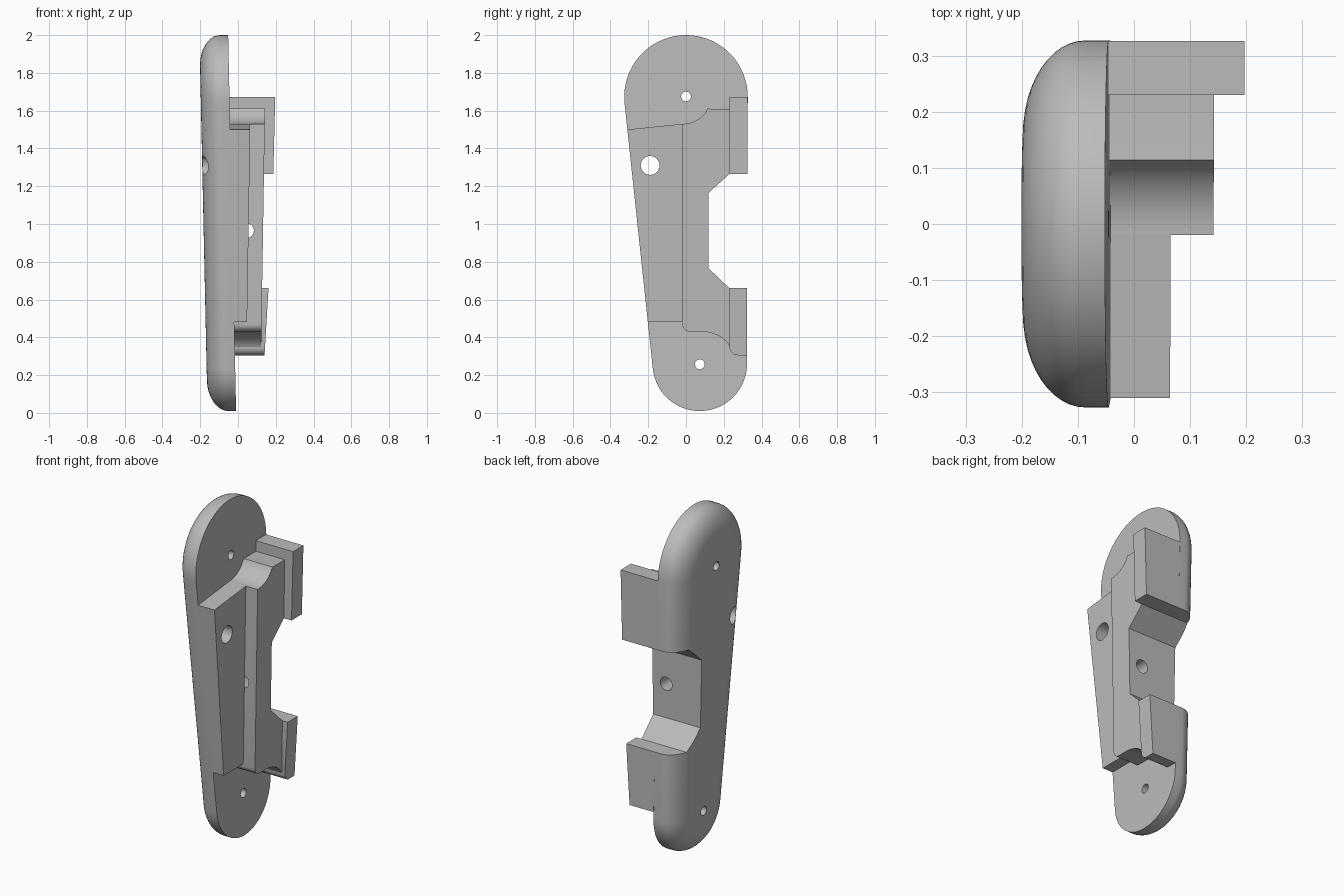
import bpy, bmesh, math

cube = bpy.data.objects.get("Cube")
if cube:
    bpy.data.objects.remove(cube, do_unlink=True)

grey = bpy.data.materials.new("plain grey")
grey.use_nodes = True
COLOUR = (0.5, 0.5, 0.5, 1)
grey.diffuse_color = COLOUR
grey.node_tree.nodes["Principled BSDF"].inputs["Base Color"].default_value = COLOUR


# Slightly leaning planes: x as a function of height
def plane(at_ground, slope):
    return lambda z: at_ground + slope * z


BACK = plane(-0.161, -0.0217)
FACE = plane(-0.010, -0.021)
SLAB = plane(0.040, 0.0163)
STEP = plane(0.117, 0.0161)


def loft(name, rings):
    """Skin matching closed rings of (x, y, z) points and cap both ends."""
    bm = bmesh.new()
    loops = [[bm.verts.new(p) for p in ring] for ring in rings]
    n = len(loops[0])
    for a, b in zip(loops, loops[1:]):
        for i in range(n):
            j = (i + 1) % n
            bm.faces.new((a[i], a[j], b[j], b[i]))
    bm.faces.new(loops[0][::-1])
    bm.faces.new(loops[-1])
    bmesh.ops.recalc_face_normals(bm, faces=bm.faces)
    mesh = bpy.data.meshes.new(name)
    bm.to_mesh(mesh)
    bm.free()
    mesh.materials.append(grey)
    obj = bpy.data.objects.new(name, mesh)
    bpy.context.collection.objects.link(obj)
    return obj


def prism(name, profile, low, high):
    """Extrude a (y, z) profile along x between two leaning planes."""
    return loft(name, [[(f(z), y, z) for y, z in profile] for f in (low, high)])


def arc(cy, cz, ry, rz, start, end, steps=12):
    pts = []
    for i in range(steps + 1):
        t = math.radians(start + (end - start) * i / steps)
        pts.append((cy + ry * math.cos(t), cz + rz * math.sin(t)))
    return pts


def cut(obj, cutter):
    cutter.hide_render = True
    cutter.hide_viewport = True
    mod = obj.modifiers.new("cut", "BOOLEAN")
    mod.operation = "DIFFERENCE"
    mod.solver = "EXACT"
    mod.object = cutter


def outline(inset):
    """Two unequal round ends joined by straight sides."""
    top = arc(0, 1.673, 0.327 - inset, 0.327 - inset, -0.16, 186.08, 40)
    bottom = arc(0.073, 0.26, 0.25 - inset, 0.25 - inset, 186.08, 359.84, 40)
    return top + bottom


# Back plate with a large rounded rear rim
ROUND_IN, ROUND_DEEP = 0.165, 0.11
rings = []
for i in range(13):
    t = math.radians(90 * i / 12)
    inset = ROUND_IN * (1 - math.sin(t))
    depth = ROUND_DEEP * (1 - math.cos(t))
    rings.append([(BACK(z) + depth, y, z) for y, z in outline(inset)])
rings.append([(FACE(z), y, z) for y, z in outline(0)])
back_plate = loft("back_plate", rings)

# Front slab, flush with the sloping edge of the plate
front_slab = prism("front_slab",
                   [(-0.3105, 1.5), (-0.02, 1.53), (-0.02, 0.48), (-0.202, 0.48)],
                   FACE, SLAB)

# Middle step, with curved shoulders and a notch in its rear edge
notch = [(0.23, 1.265), (0.12, 1.165), (0.12, 0.765), (0.23, 0.66)]
profile = arc(-0.02, 1.66, 0.145, 0.13, -90, -22)
profile += [(0.125, 1.61), (0.23, 1.61)] + notch
profile += arc(0.08, 0.31, 0.16, 0.12, 17, 90)
profile += arc(0.02, 0.47, 0.04, 0.04, 270, 180, 6)
middle_step = prism("middle_step", profile, FACE, STEP)

# Rear tabs above and below the notch
prism("upper_tab", [(0.23, 1.265), (0.326, 1.265), (0.326, 1.672), (0.23, 1.672)],
      FACE, plane(0.1556, 0.0248))
prism("lower_tab", arc(0.273, 0.35, 0.043, 0.045, 192, 270, 8)
      + [(0.324, 0.305), (0.324, 0.66), (0.23, 0.66)],
      FACE, plane(0.122, 0.06))

# Notch through the plate
cut(back_plate, prism("notch_cutter",
                      notch + [(0.5, 0.66), (0.5, 1.265)],
                      plane(-0.5, 0), plane(0.5, 0)))

# Screw holes through the thickness
for label, y, z, r in (("upper", 0, 1.675, 0.026), ("lower", 0.073, 0.257, 0.026),
                       ("side", -0.19, 1.31, 0.05)):
    ring = arc(y, z, r, r, 0, 345, 23)
    cutter = prism(label + "_hole_cutter", ring, plane(-0.5, 0), plane(0.5, 0))
    cut(back_plate, cutter)
    if label == "side":
        cut(front_slab, cutter)

# Cross hole from the notch floor through the middle step
ring = arc(0.045, 0.965, 0.039, 0.039, 0, 345, 23)
cut(middle_step, loft("cross_hole_cutter",
                      [[(x, y, z) for x, z in ring] for y in (-0.1, 0.3)]))

# Smooth the curved walls, keep the edges crisp
for obj in bpy.context.collection.objects:
    if obj.type == "MESH" and not obj.hide_render:
        bpy.ops.object.select_all(action="DESELECT")
        obj.select_set(True)
        bpy.context.view_layer.objects.active = obj
        bpy.ops.object.shade_smooth_by_angle(angle=math.radians(30))
